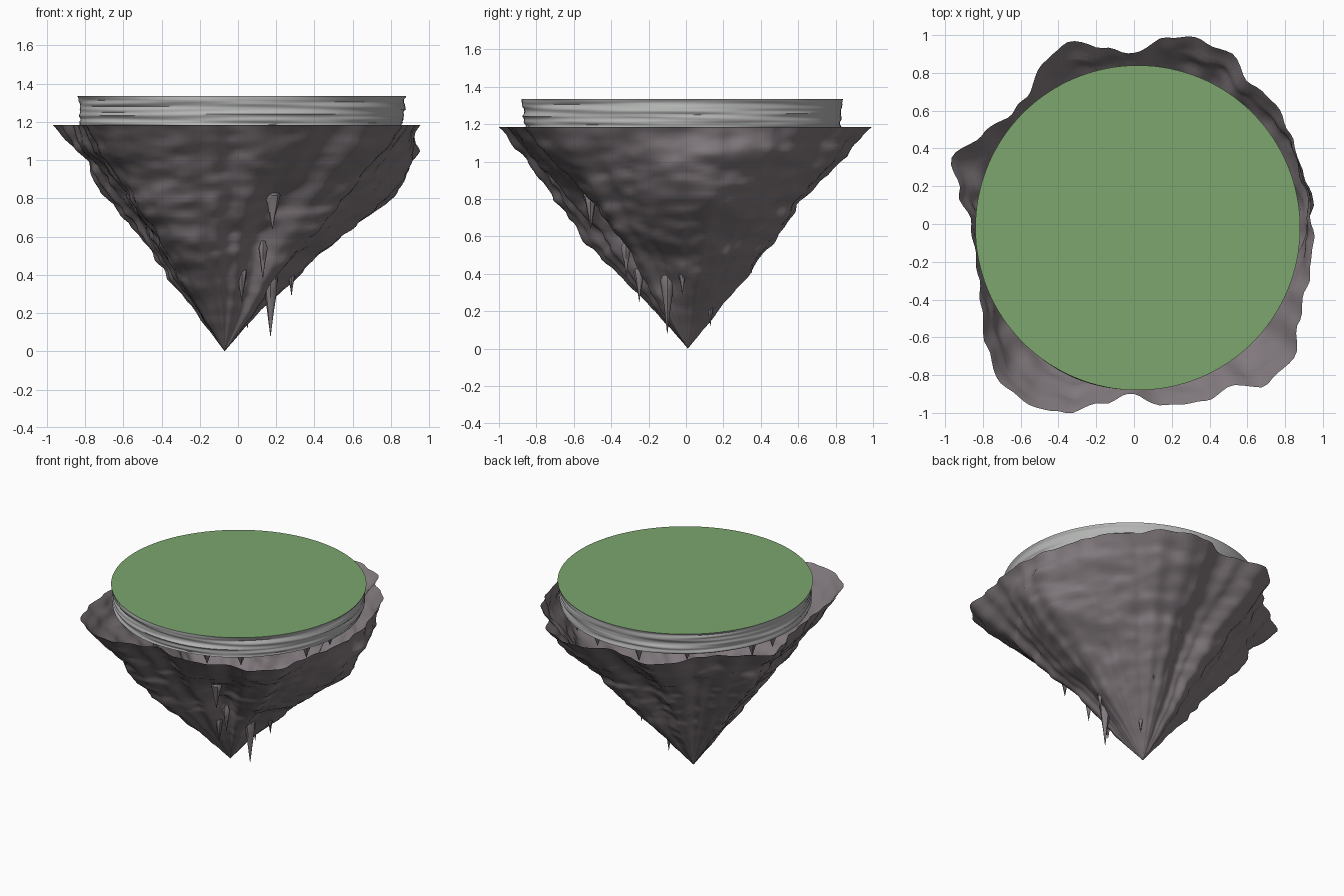
import bpy, bmesh, math, random
from mathutils import Vector, noise

random.seed(4)
if "Cube" in bpy.data.objects:
    bpy.data.objects.remove(bpy.data.objects["Cube"])

RIM_Z = 1.185
TIP = Vector((-0.07, 0.01, 0))
# rim distance from the centre, every ten degrees
RIM = [.92, .92, .91, .94, .97, .97, 1.03, 1.04, 1.01, .92, .965, 1.04,
       .98, .88, .87, .94, 1.03, .94, .86, .85, .87, .93, 1.01, 1.1,
       1.11, 1.06, .955, .9, .99, 1.01, 1.01, 1.11, 1.1, 1.0, .97, .95]


def material(name, colour):
    m = bpy.data.materials.new(name)
    m.use_nodes = True
    m.diffuse_color = (*colour, 1)
    m.node_tree.nodes["Principled BSDF"].inputs["Base Color"].default_value = (*colour, 1)
    return m


ROCK = material("dark rock", (.22, .19, .205))
STONE = material("pale stone", (.46, .47, .46))
GRASS = material("grass green", (.2, .38, .155))


def finish(name, bm, mats, angle=40):
    mesh = bpy.data.meshes.new(name)
    bm.to_mesh(mesh)
    bm.free()
    ob = bpy.data.objects.new(name, mesh)
    bpy.context.collection.objects.link(ob)
    for m in mats:
        mesh.materials.append(m)
    bpy.ops.object.select_all(action='DESELECT')
    ob.select_set(True)
    bpy.context.view_layer.objects.active = ob
    bpy.ops.object.shade_smooth_by_angle(angle=math.radians(angle))
    return ob


def loft(bm, rings):
    """Join closed rings of points, listed from bottom to top."""
    loops = [[bm.verts.new(p) for p in ring] for ring in rings]
    for low, high in zip(loops, loops[1:]):
        for i in range(len(low)):
            j = (i + 1) % len(low)
            bm.faces.new((low[i], low[j], high[j], high[i]))
    return loops


def bump(x, centre, width):
    return math.exp(-((x - centre) / width) ** 2)


def turn(a, b):
    return (a - b + 180) % 360 - 180


def rim_point(deg):
    i, f = int(deg // 10), deg % 10 / 10
    f = f * f * (3 - 2 * f)
    r = RIM[i % 36] * (1 - f) + RIM[(i + 1) % 36] * f
    a = math.radians(deg)
    d = Vector((math.cos(a), math.sin(a), 0))
    return d * (r + .02 * noise.noise(d * 9))


# swellings and gullies: depth, height share, height spread, direction, width
RELIEF = [(.2, .68, .2, 8, 27), (-.16, .55, .27, 295, 17),
          (-.11, .64, .25, 98, 26), (.06, .5, .2, 250, 22),
          (.07, .87, .07, 18, 26), (.05, .34, .14, 12, 24),
          (-.06, .36, .12, 334, 17), (-.05, .87, .09, 160, 11),
          (.05, .9, .06, 190, 20)]


def rock_point(deg, t):
    f = t + sum(depth * bump(t, h, hs) * bump(turn(deg, d), 0, w)
                for depth, h, hs, d, w in RELIEF)
    p = TIP + (rim_point(deg) - TIP) * f
    p.z = RIM_Z * t
    q = Vector((p.x * 3, p.y * 3, p.z * 7))
    rough = noise.noise(q) * .03 + noise.noise(q * 2.3) * .022 + noise.noise(q * 5) * .009
    rough *= min(1, t * 2) * (1 - .7 * t ** 12)
    out = p - TIP
    out.z = 0
    return p + out.normalized() * rough


# hanging rock: an open shell tapering to a point
bm = bmesh.new()
SEG, ROWS = 180, 60
loops = loft(bm, [[rock_point(360 * i / SEG, k / ROWS) for i in range(SEG)]
                  for k in range(1, ROWS + 1)])
tip = bm.verts.new(TIP)
for i in range(SEG):
    bm.faces.new((tip, loops[0][(i + 1) % SEG], loops[0][i]))
finish("hanging_rock", bm, [ROCK], 60)

# layered stone plate with a grass top
bm = bmesh.new()
LAYERS = 20
rings = []
for k in range(LAYERS + 1):
    t = k / LAYERS
    ring = []
    for i in range(128):
        a = math.tau * i / 128
        d = Vector((math.cos(a), math.sin(a), 0))
        wear = .012 * noise.noise(d * 1.5 + Vector((0, 0, t * 7)))
        wear += .004 * noise.noise(d * 2 + Vector((5, 0, t * 16)))
        r = .86 - (.012 * (1 - t) + .005 - wear) * min(1, (1 - t) * 8)
        ring.append(d * r + Vector((.02, -.02, 1.18 + .155 * t)))
    rings.append(ring)
loops = loft(bm, rings)
bm.faces.new(list(reversed(loops[0])))
top = bm.faces.new(loops[-1])
top.material_index = 1
finish("stone_plate_with_grass", bm, [STONE, GRASS], 60)


# stalactites
def stalactite(name, x, y, low, high, radius):
    bm = bmesh.new()
    rings = []
    for t, w in ((0, .03), (.3, .36), (.6, .75), (.8, 1), (1, .4)):
        rings.append([(x + radius * w * math.cos(math.tau * i / 8) * random.uniform(.85, 1.1),
                       y + radius * w * math.sin(math.tau * i / 8) * random.uniform(.85, 1.1),
                       low + (high - low) * t) for i in range(8)])
    loops = loft(bm, rings)
    bm.faces.new(list(reversed(loops[0])))
    bm.faces.new(loops[-1])
    finish(name, bm, [ROCK])


SPIKES = [(.17, -.1, .08, .47, .042), (.02, -.25, .25, .46, .03),
          (.13, -.32, .38, .58, .026), (.18, -.51, .64, .86, .04),
          (.28, -.02, .29, .46, .024), (.05, .13, .12, .28, .02),
          (.12, .35, .4, .56, .02)]
for n, s in enumerate(SPIKES):
    stalactite(f"stalactite_{n + 1}", *s)

# short spikes under the plate edge
for n in range(14):
    a = math.tau * (n + random.uniform(-.3, .3)) / 14
    stalactite(f"plate_spike_{n + 1}", .02 + .77 * math.cos(a), -.02 + .77 * math.sin(a),
               random.uniform(1.06, 1.11), 1.2, .036)
